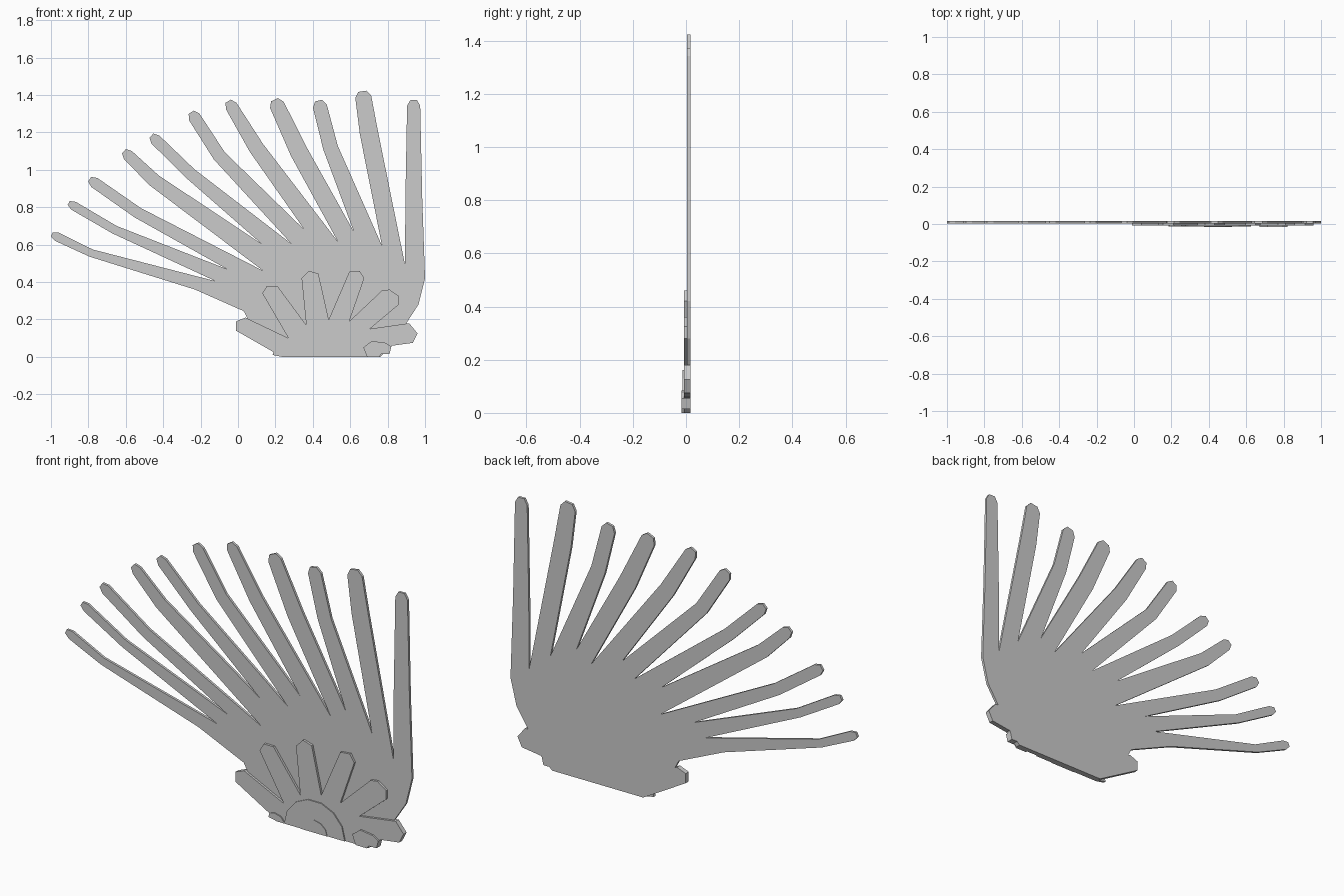
import bpy, bmesh, math
from mathutils import Vector

BACK = 0.017  # shared flat back plane


def plate(name, outline, front, back=BACK):
    """Extrude an (x, z) outline between two depths."""
    bm = bmesh.new()
    face = bm.faces.new([bm.verts.new((x, front, z)) for x, z in outline])
    ext = bmesh.ops.extrude_face_region(bm, geom=[face])
    verts = [v for v in ext["geom"] if isinstance(v, bmesh.types.BMVert)]
    bmesh.ops.translate(bm, verts=verts, vec=(0, back - front, 0))
    bmesh.ops.recalc_face_normals(bm, faces=bm.faces)
    mesh = bpy.data.meshes.new(name)
    bm.to_mesh(mesh)
    bm.free()
    obj = bpy.data.objects.new(name, mesh)
    bpy.context.collection.objects.link(obj)
    return obj


def feather(bend, tip, w_bend, w_tip):
    """Outline of one feather, left edge up, faceted tip, right edge down."""
    b, t = Vector(bend), Vector(tip)
    d = (t - b).normalized()
    n = Vector((d.y, -d.x))
    s = t - d * 0.03
    return [b - n * w_bend, s - n * w_tip, t - n * w_tip * 0.5,
            t + n * w_tip * 0.5, s + n * w_tip, b + n * w_bend]


# Feathers from left to right: bend, tip, half widths, notch on the right side
feathers = [
    ((-.785, .555), (-.995, .655), .021, .024, (-.12, .405)),
    ((-.66, .68), (-.905, .823), .023, .024, (-.06, .47)),
    ((-.535, .77), (-.793, .95), .030, .029, (.135, .46)),
    ((-.45, .945), (-.61, 1.10), .036, .030, (.125, .605)),
    ((-.255, .98), (-.463, 1.183), .032, .030, (.285, .605)),
    ((-.10, 1.075), (-.25, 1.308), .035, .033, (.355, .68)),
    ((.098, 1.118), (-.052, 1.367), .041, .033, (.535, .615)),
    ((.326, 1.096), (.195, 1.375), .048, .040, (.62, .668)),
    ((.495, 1.118), (.43, 1.37), .040, .038, (.77, .594)),
    ((.70, 1.198), (.665, 1.42), .049, .043, (.893, .492)),
    ((.94, .85), (.939, 1.373), .045, .035, (1.0, .42)),
]

# Large back fan of feathers
fan = [(.235, 0), (.06, .19), (.03, .245), (-.23, .36)]
for bend, tip, wb, wt, notch in feathers:
    fan += feather(bend, tip, wb, wt) + [notch]
fan += [(.965, .28), (.90, .18), (.76, 0)]
plate("feather_fan", fan, 0.004)

# Smaller middle fan of short lobes
plate("short_feather_fan", [
    (.235, 0), (-.01, .14), (-.01, .19), (.04, .21), (.27, .10),
    (.13, .34), (.155, .38), (.21, .38), (.365, .17),
    (.34, .42), (.38, .46), (.43, .445), (.485, .20),
    (.58, .42), (.595, .455), (.65, .46), (.675, .42), (.595, .19),
    (.77, .355), (.81, .36), (.86, .325), (.86, .28), (.705, .15),
    (.915, .18), (.96, .125), (.935, .075), (.825, .06), (.76, 0)], -0.008)


def half_disc(cx, rx, rz, steps):
    return [(cx + rx * math.cos(math.pi * i / steps),
             rz * math.sin(math.pi * i / steps)) for i in range(steps + 1)]


# Raised half discs at the base, and small side lobes
plate("base_disc", half_disc(.45, .175, .165, 7), -0.014)
plate("base_disc_center", half_disc(.45, .075, .065, 6), -0.017)
plate("left_base_lobe", [(.235, 0), (.185, .01), (.19, .03), (.215, .04),
                         (.255, .03), (.28, 0)], -0.014, 0.0)
plate("right_base_lobe", [(.69, 0), (.67, .05), (.715, .085), (.79, .075),
                          (.82, .055), (.81, .015), (.765, .015), (.755, 0)], -0.017)
